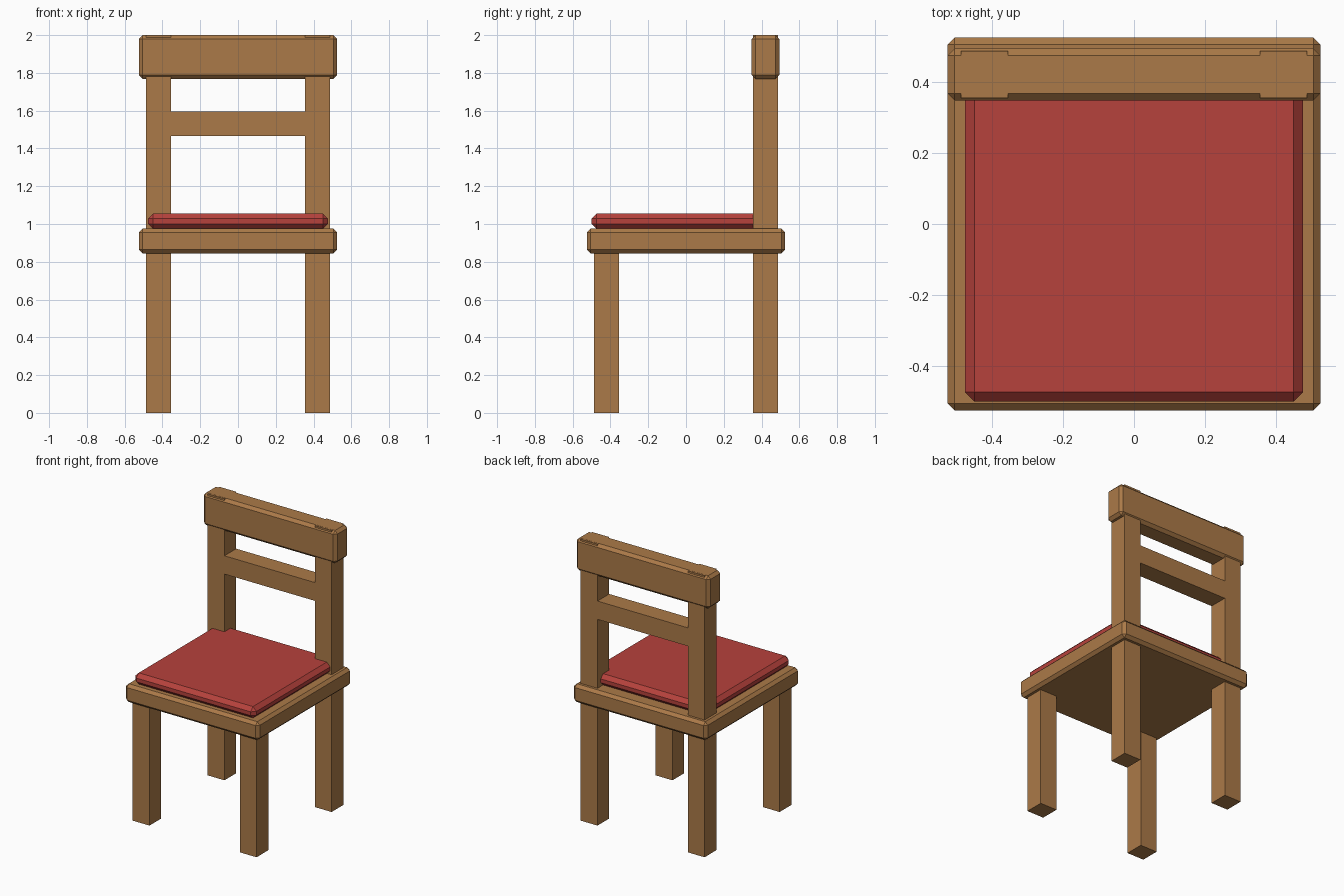
import bpy
import bmesh

if "Cube" in bpy.data.objects:
    bpy.data.objects.remove(bpy.data.objects["Cube"])


def material(name, rgb):
    m = bpy.data.materials.new(name)
    m.diffuse_color = (*rgb, 1.0)
    m.use_nodes = True
    m.node_tree.nodes["Principled BSDF"].inputs["Base Color"].default_value = m.diffuse_color
    return m


WOOD = material("brown wood", (0.41, 0.195, 0.065))
RED = material("red fabric", (0.47, 0.054, 0.045))


def box(name, lo, hi, mat, bevel=0.0):
    """Box between two corners, with optional chamfered edges."""
    bm = bmesh.new()
    bmesh.ops.create_cube(bm, size=1.0)
    for v in bm.verts:
        v.co = [lo[i] + (v.co[i] + 0.5) * (hi[i] - lo[i]) for i in range(3)]
    if bevel:
        bmesh.ops.bevel(bm, geom=bm.edges[:], offset=bevel, segments=1,
                        affect='EDGES', profile=0.5)
    mesh = bpy.data.meshes.new(name)
    bm.to_mesh(mesh)
    bm.free()
    mesh.materials.append(mat)
    ob = bpy.data.objects.new(name, mesh)
    bpy.context.collection.objects.link(ob)
    return ob


IN, OUT = 0.355, 0.487      # inner and outer faces of the legs

# Legs: short at the front, running up as back posts behind
for side, x0, x1 in (("left", -OUT, -IN), ("right", IN, OUT)):
    box(f"front_leg_{side}", (x0, -OUT, 0), (x1, -IN, 0.86), WOOD)
    box(f"back_post_{side}", (x0, IN, 0), (x1, OUT, 1.9995), WOOD)

# Seat board and cushion
box("seat", (-0.525, -0.525, 0.845), (0.525, 0.525, 0.975), WOOD, 0.02)
box("cushion", (-0.476, -0.5, 0.974), (0.476, 0.45, 1.055), RED, 0.027)

# Backrest: broad top rail and plain slat between the posts
box("top_rail", (-0.525, 0.348, 1.768), (0.525, 0.494, 2.0), WOOD, 0.02)
box("back_slat", (-IN, IN, 1.465), (IN, OUT, 1.595), WOOD)
